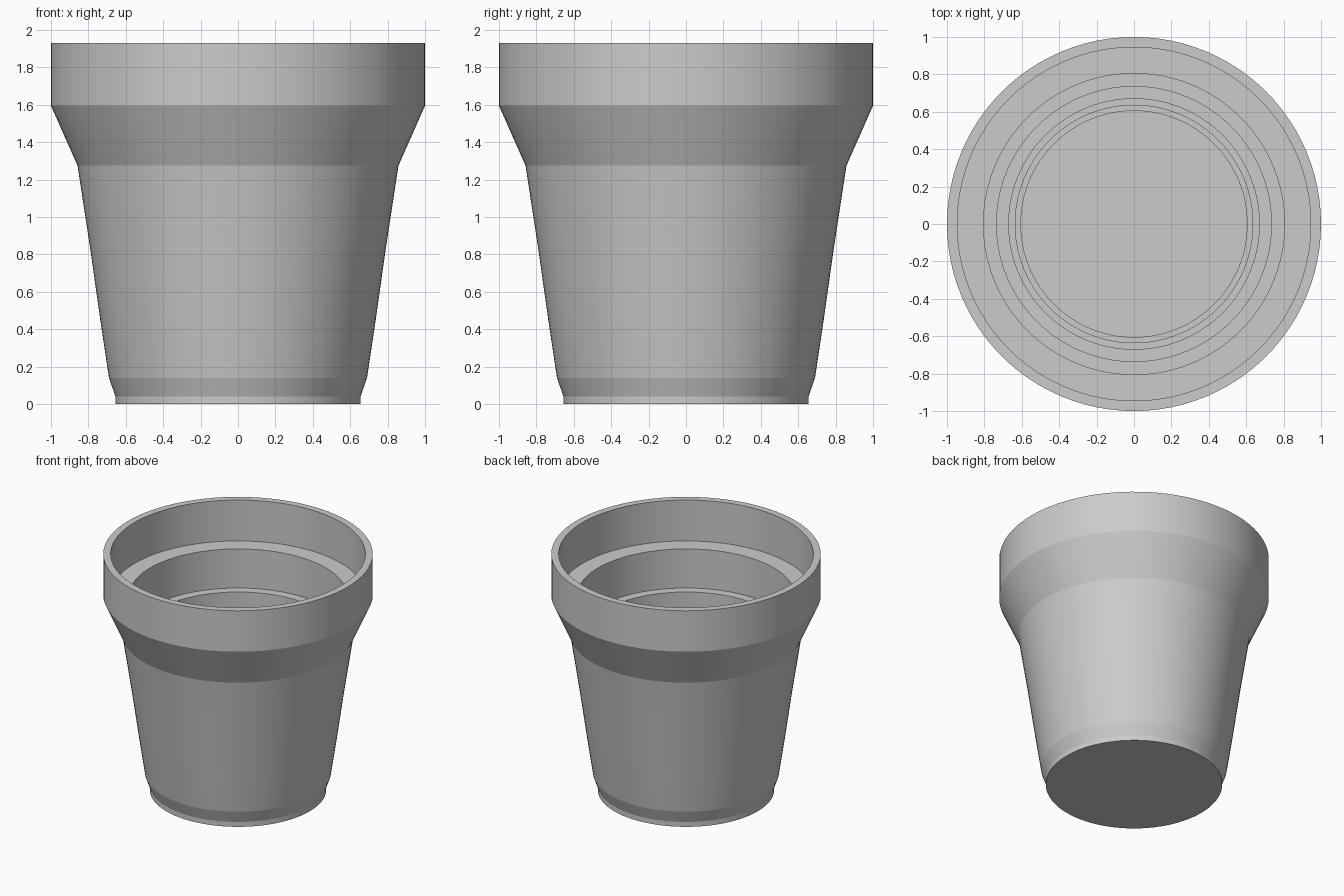
import bpy
import math

cube = bpy.data.objects.get("Cube")
if cube:
    bpy.data.objects.remove(cube, do_unlink=True)

SEGMENTS = 96

# Flat grey clay
clay = bpy.data.materials.new("grey_clay")
clay.use_nodes = True
grey = (0.6, 0.6, 0.6, 1)
clay.diffuse_color = grey
clay.node_tree.nodes["Principled BSDF"].inputs["Base Color"].default_value = grey

# Outer wall from base to rim, as (radius, height)
outer = [(0.655, 0), (0.655, 0.04), (0.69, 0.14), (0.735, 0.44),
         (0.79, 0.83), (0.858, 1.275), (1, 1.595), (1, 1.93)]

# Inner wall: straight-sided steps narrowing down to the floor
inner = []
top = 1.93
for radius, low in [(0.945, 1.595), (0.805, 1.275), (0.735, 0.83),
                    (0.67, 0.44), (0.635, 0.14), (0.605, 0.05)]:
    inner += [(radius, top), (radius, low)]
    top = low


def lathe(name, profile, material):
    """Spin a profile round z and close both ends with flat discs."""
    verts = []
    for r, z in profile:
        for i in range(SEGMENTS):
            a = math.tau * i / SEGMENTS
            verts.append((r * math.cos(a), r * math.sin(a), z))
    faces = []
    for k in range(len(profile) - 1):
        for i in range(SEGMENTS):
            j = (i + 1) % SEGMENTS
            a, b = k * SEGMENTS, (k + 1) * SEGMENTS
            faces.append((a + i, a + j, b + j, b + i))
    last = (len(profile) - 1) * SEGMENTS
    faces.append(tuple(reversed(range(SEGMENTS))))
    faces.append(tuple(range(last, last + SEGMENTS)))
    mesh = bpy.data.meshes.new(name)
    mesh.from_pydata(verts, [], faces)
    mesh.materials.append(material)
    obj = bpy.data.objects.new(name, mesh)
    bpy.context.collection.objects.link(obj)
    return obj


# Pot: one closed shell, crisp between bands and smooth around
pot = lathe("flower_pot", outer + inner, clay)
bpy.ops.object.select_all(action="DESELECT")
pot.select_set(True)
bpy.context.view_layer.objects.active = pot
bpy.ops.object.shade_smooth_by_angle(angle=math.radians(9))
